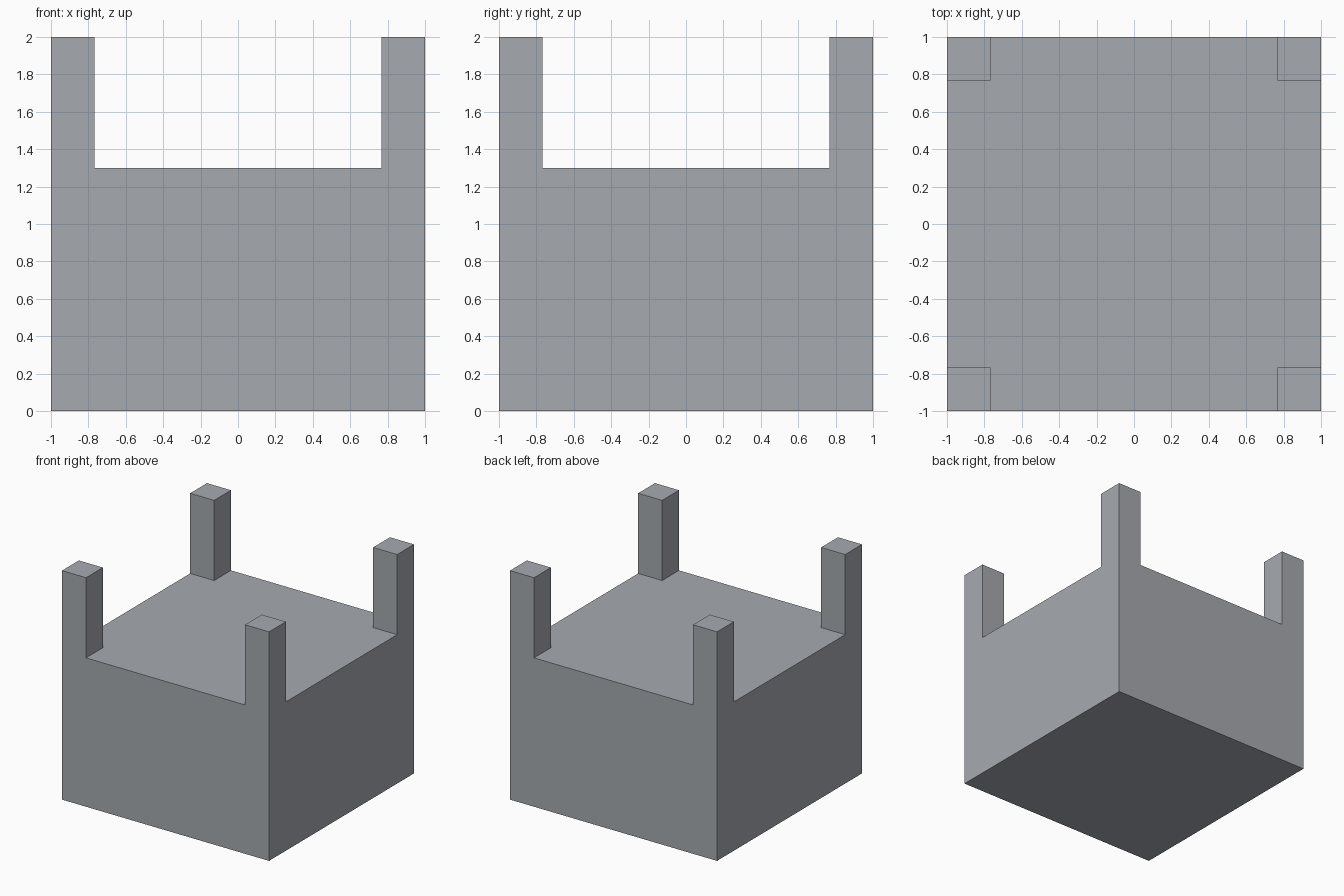
import bpy, bmesh
from mathutils import Vector

if "Cube" in bpy.data.objects:
    bpy.data.objects.remove(bpy.data.objects["Cube"])

BODY_H, TOTAL_H, INNER = 1.30, 2.0, 0.768

grey = bpy.data.materials.new("plain grey")
grey.diffuse_color = (0.38, 0.40, 0.43, 1)
grey.use_nodes = True
grey.node_tree.nodes["Principled BSDF"].inputs["Base Color"].default_value = grey.diffuse_color

bm = bmesh.new()

# Solid body block
bmesh.ops.create_cube(bm, size=2)
for v in bm.verts:
    v.co.z = BODY_H if v.co.z > 0 else 0

# Cut lines marking the four corner squares
for axis in (Vector((1, 0, 0)), Vector((0, 1, 0))):
    for side in (-1, 1):
        bmesh.ops.bisect_plane(bm, geom=bm.verts[:] + bm.edges[:] + bm.faces[:],
                               plane_co=axis * side * INNER, plane_no=axis)

# Corner posts raised from the top corner squares
corners = [f for f in bm.faces if f.normal.z > 0.9
           and min(abs(c) for c in f.calc_center_median().xy) > INNER]
posts = bmesh.ops.extrude_discrete_faces(bm, faces=corners)["faces"]
for v in {v for f in posts for v in f.verts}:
    v.co.z = TOTAL_H

# Merge coplanar faces so every side is one clean face
bmesh.ops.recalc_face_normals(bm, faces=bm.faces[:])
bmesh.ops.dissolve_limit(bm, angle_limit=0.01, verts=bm.verts[:], edges=bm.edges[:])

mesh = bpy.data.meshes.new("block_with_corner_posts")
bm.to_mesh(mesh)
bm.free()
mesh.materials.append(grey)
obj = bpy.data.objects.new("block_with_corner_posts", mesh)
bpy.context.collection.objects.link(obj)
